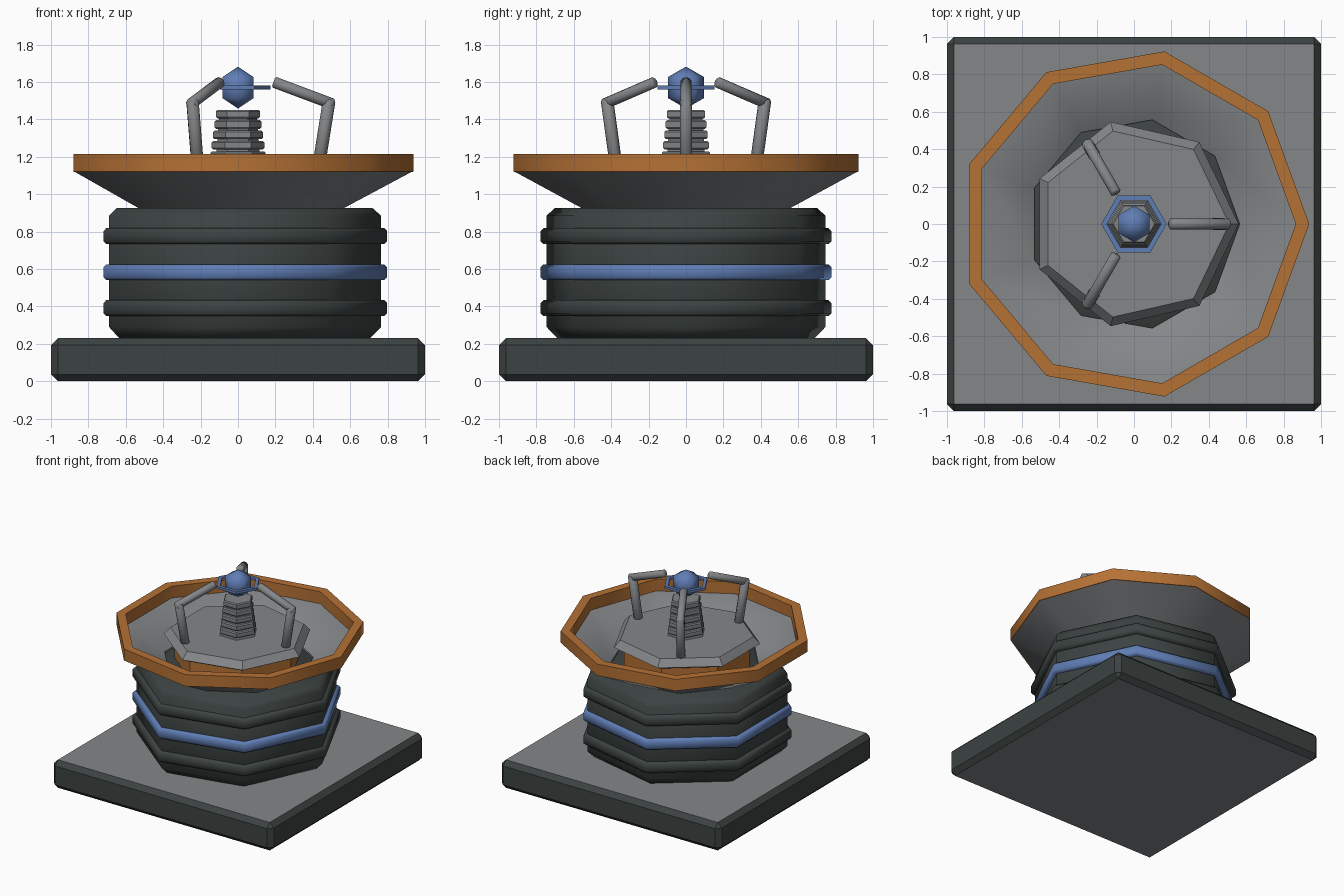
import bpy, bmesh
from math import cos, sin, pi, radians
from mathutils import Vector

cube = bpy.data.objects.get("Cube")
if cube:
    bpy.data.objects.remove(cube, do_unlink=True)


def material(name, rgb):
    m = bpy.data.materials.new(name)
    m.use_nodes = True
    m.diffuse_color = (*rgb, 1)
    m.node_tree.nodes["Principled BSDF"].inputs["Base Color"].default_value = (*rgb, 1)
    return m


GREY = material("grey metal", (0.23, 0.24, 0.25))
DARK = material("dark metal", (0.045, 0.056, 0.054))
ORANGE = material("orange", (0.46, 0.165, 0.035))
BLUE = material("blue", (0.115, 0.205, 0.46))


def finish(name, bm, mats, angle):
    """Turn a bmesh into an object, smooth below the given angle."""
    bmesh.ops.recalc_face_normals(bm, faces=bm.faces)
    mesh = bpy.data.meshes.new(name)
    bm.to_mesh(mesh)
    bm.free()
    ob = bpy.data.objects.new(name, mesh)
    bpy.context.collection.objects.link(ob)
    for m in mats:
        mesh.materials.append(m)
    bpy.ops.object.select_all(action='DESELECT')
    ob.select_set(True)
    bpy.context.view_layer.objects.active = ob
    if angle:
        bpy.ops.object.shade_smooth_by_angle(angle=radians(angle))
    return ob


def lathe(name, profile, sides, mat, closed=False, angle=0):
    """Prism-like turned part; a closed profile makes a ring, an open one gets caps."""
    bm = bmesh.new()
    rings = []
    for r, z in profile:
        rings.append([bm.verts.new((r * cos(2 * pi * i / sides), r * sin(2 * pi * i / sides), z))
                      for i in range(sides)])
    pairs = list(zip(rings, rings[1:]))
    if closed:
        pairs.append((rings[-1], rings[0]))
    else:
        bm.faces.new(rings[0])
        bm.faces.new(rings[-1])
    for a, b in pairs:
        for i in range(sides):
            j = (i + 1) % sides
            bm.faces.new((a[i], a[j], b[j], b[i]))
    return finish(name, bm, [mat], angle)


def rod(name, start, end, radius, mat):
    """Round bar with softened ends between two points."""
    start, end = Vector(start), Vector(end)
    axis = end - start
    bm = bmesh.new()
    bmesh.ops.create_cone(bm, cap_ends=True, segments=10, radius1=radius,
                          radius2=radius, depth=axis.length)
    rims = [e for e in bm.edges if abs(e.verts[0].co.z - e.verts[1].co.z) < 1e-4]
    bmesh.ops.bevel(bm, geom=rims, offset=radius * 0.25, segments=1, affect='EDGES')
    bm.transform(axis.to_track_quat('Z', 'Y').to_matrix().to_4x4())
    bmesh.ops.translate(bm, verts=bm.verts, vec=(start + end) / 2)
    return finish(name, bm, [mat], 50)


# Square base: dark chamfered sides, grey top and bottom
bm = bmesh.new()
bmesh.ops.create_cube(bm, size=1)
bmesh.ops.scale(bm, vec=(2, 2, 0.23), verts=bm.verts)
bmesh.ops.translate(bm, vec=(0, 0, 0.115), verts=bm.verts)
bmesh.ops.bevel(bm, geom=bm.edges[:], offset=0.037, segments=1, affect='EDGES')
bm.normal_update()
for f in bm.faces:
    f.material_index = 0 if abs(f.normal.z) > 0.9 else 1
finish("base", bm, [GREY, DARK], 0)

# Seven-sided body with three bands
lathe("body", [(0.705, 0.23), (0.765, 0.29), (0.765, 0.885), (0.72, 0.925)], 7, DARK, angle=55)
for name, z, mat in (("lower_band", 0.348, DARK), ("middle_band", 0.54, BLUE),
                     ("upper_band", 0.733, DARK)):
    lathe(name, [(0.74, z), (0.782, z), (0.797, z + 0.015), (0.797, z + 0.07),
                 (0.782, z + 0.085), (0.74, z + 0.085)], 7, mat, closed=True, angle=55)

# Nine-sided dish and its rim
lathe("dish", [(0.565, 0.925), (0.93, 1.12), (0.87, 1.12), (0.565, 0.94)], 9, GREY,
      closed=True, angle=45)
lathe("dish_rim", [(0.937, 1.12), (0.937, 1.215), (0.865, 1.215), (0.865, 1.115)], 9,
      ORANGE, closed=True, angle=45)

# Raised centre plate on its post
lathe("plate_post", [(0.48, 0.92), (0.48, 1.1)], 7, ORANGE)
lathe("centre_plate", [(0.5, 1.085), (0.56, 1.115), (0.51, 1.17)], 7, GREY)

# Ribbed hexagonal column
lathe("column_core", [(0.12, 1.16), (0.1, 1.44)], 6, GREY)
for i in range(6):
    z, r = 1.405 - 0.0555 * i, 0.118 + 0.0075 * i
    lathe(f"column_rib_{i + 1}", [(r - 0.008, z), (r, z + 0.008), (r, z + 0.038),
                                  (r - 0.008, z + 0.046)], 6, GREY)

# Glowing core and the thin ring around it
bm = bmesh.new()
bmesh.ops.create_uvsphere(bm, u_segments=6, v_segments=3, radius=0.112)
bmesh.ops.translate(bm, vec=(0, 0, 1.57), verts=bm.verts)
finish("core", bm, [BLUE], 75)
lathe("core_ring", [(0.175, 1.56), (0.175, 1.58), (0.145, 1.58), (0.145, 1.56)], 6, BLUE,
      closed=True)

# Three jointed arms reaching for the core
for i in range(3):
    a = 2 * pi * i / 3

    def at(r, z):
        return (r * cos(a), r * sin(a), z)

    rod(f"arm_{i + 1}_lower", at(0.433, 1.16), at(0.488, 1.505), 0.034, GREY)
    rod(f"arm_{i + 1}_upper", at(0.51, 1.48), at(0.19, 1.6), 0.03, GREY)
